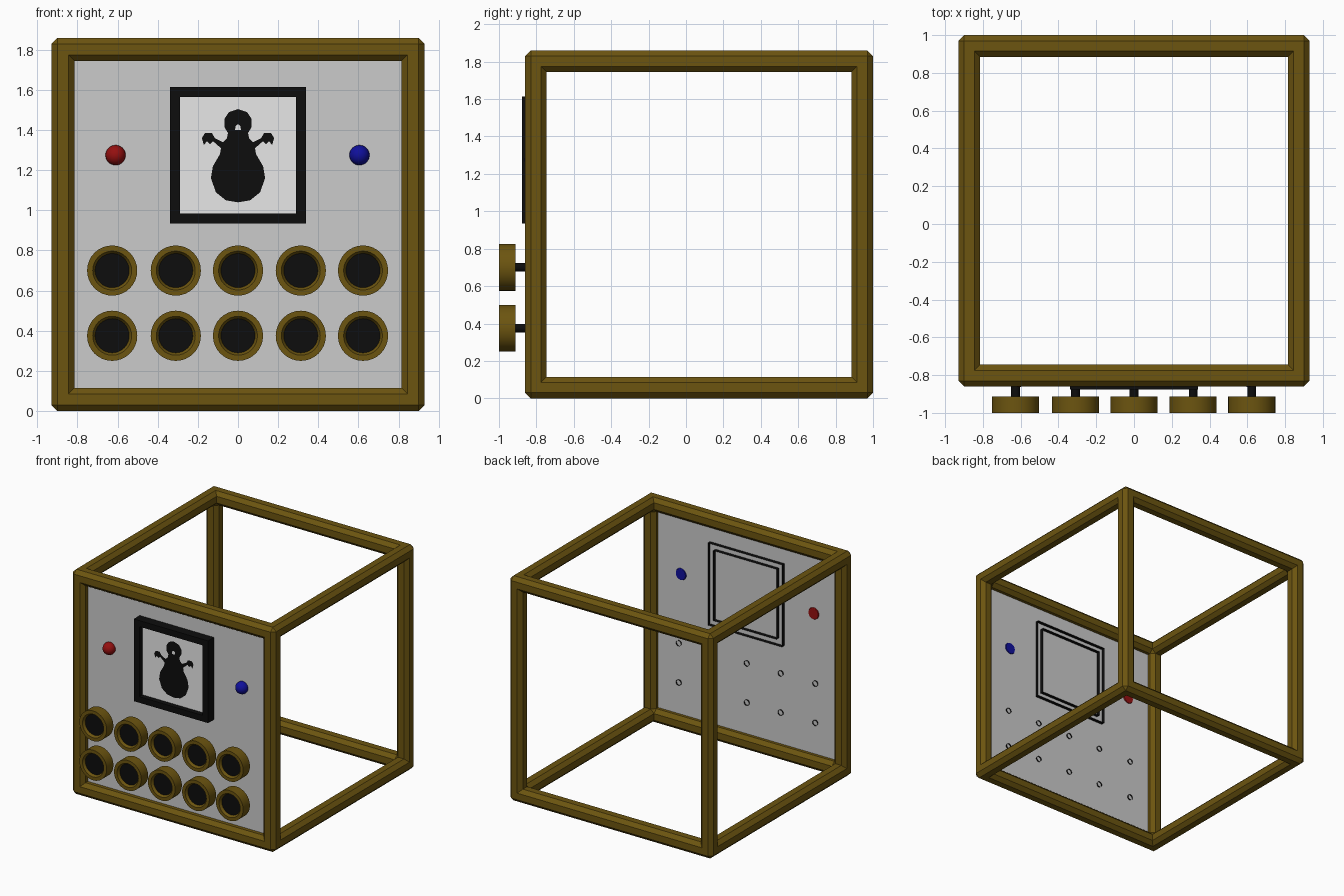
import bpy, bmesh, math
from mathutils import Matrix, Vector

cube = bpy.data.objects.get("Cube")
if cube:
    bpy.data.objects.remove(cube)


def material(name, rgb):
    m = bpy.data.materials.new(name)
    m.use_nodes = True
    m.diffuse_color = (*rgb, 1)
    m.node_tree.nodes["Principled BSDF"].inputs["Base Color"].default_value = (*rgb, 1)
    return m


gold = material("olive_gold", (0.15, 0.09, 0.005))
grey = material("panel_grey", (0.6, 0.6, 0.6))
white = material("screen_white", (0.8, 0.8, 0.8))
black = material("black", (0.004, 0.004, 0.004))
red = material("red", (0.3, 0.005, 0.005))
blue = material("blue", (0.005, 0.005, 0.33))

PANEL_Y = -0.80
MID_Z = 0.93


def finish(bm, name, mats, loc=(0, 0, 0), smooth=False):
    me = bpy.data.meshes.new(name)
    bm.to_mesh(me)
    bm.free()
    ob = bpy.data.objects.new(name, me)
    ob.location = loc
    bpy.context.collection.objects.link(ob)
    for m in mats:
        me.materials.append(m)
    if smooth:
        bpy.ops.object.select_all(action="DESELECT")
        ob.select_set(True)
        bpy.context.view_layer.objects.active = ob
        bpy.ops.object.shade_smooth_by_angle(angle=math.radians(35))
    return ob


def lathe(name, profile, mats, loc, segments=32, face_mats=None):
    """Rings of (radius, y) joined around the y axis; radius 0 closes an end."""
    bm = bmesh.new()
    rings = []
    for r, y in profile:
        n = segments if r else 1
        rings.append([bm.verts.new((r * math.cos(math.tau * i / segments), y,
                                    r * math.sin(math.tau * i / segments))) for i in range(n)])
    for k, (a, b) in enumerate(zip(rings, rings[1:])):
        for i in range(segments):
            j = (i + 1) % segments
            quad = [a[i % len(a)], a[j % len(a)], b[j % len(b)], b[i % len(b)]]
            f = bm.faces.new(list(dict.fromkeys(quad)))
            if face_mats:
                f.material_index = face_mats[k]
    bmesh.ops.recalc_face_normals(bm, faces=bm.faces)
    return finish(bm, name, mats, loc, True)


def sheet(name, points, mat, y):
    """Flat polygon facing the front."""
    bm = bmesh.new()
    f = bm.faces.new([bm.verts.new((x, y, z)) for x, z in points])
    f.normal_update()
    if f.normal.y > 0:
        f.normal_flip()
    bmesh.ops.triangulate(bm, faces=bm.faces)
    return finish(bm, name, [mat])


def rect(half, z):
    return [(-half, z - half), (half, z - half), (half, z + half), (-half, z + half)]


# Open cube frame with chamfered bars
BAR = 0.115
bm = bmesh.new()
bmesh.ops.create_cube(bm, size=1.86)
caps = bm.faces[:]
bmesh.ops.inset_individual(bm, faces=caps, thickness=BAR, use_even_offset=True)
caps = bmesh.ops.extrude_discrete_faces(bm, faces=caps)["faces"]
for f in caps:
    f.normal_update()
    shift = -f.normal * BAR
    for v in f.verts:
        v.co += shift
bmesh.ops.delete(bm, geom=caps, context="FACES")
bmesh.ops.remove_doubles(bm, verts=bm.verts, dist=0.001)
bmesh.ops.recalc_face_normals(bm, faces=bm.faces)
sharp = [e for e in bm.edges if len(e.link_faces) == 2 and e.calc_face_angle_signed() > 0.5]
bmesh.ops.bevel(bm, geom=sharp, offset=0.03, segments=1, affect="EDGES", clamp_overlap=True)
finish(bm, "cube_frame", [gold], (0, 0.07, MID_Z))

# Front panel
sheet("front_panel", rect(0.86, MID_Z), grey, PANEL_Y)

# Screen surround: front band with open-backed inner and outer walls
SCREEN_Z = 1.275
bm = bmesh.new()
loops = []
for half, y in ((0.34, -0.77), (0.34, -0.877), (0.29, -0.877), (0.29, -0.77)):
    loops.append([bm.verts.new((x, y, z)) for x, z in rect(half, SCREEN_Z)])
for a, b in zip(loops, loops[1:]):
    for i in range(4):
        j = (i + 1) % 4
        bm.faces.new((a[i], a[j], b[j], b[i]))
bmesh.ops.recalc_face_normals(bm, faces=bm.faces)
finish(bm, "screen_surround", [black])
sheet("screen", rect(0.29, SCREEN_Z), white, -0.835)

# Silhouette figure on the screen, mirrored from one half outline
half = [(0, 1.04), (0.06, 1.05), (0.11, 1.09), (0.135, 1.16), (0.125, 1.22),
        (0.09, 1.28), (0.085, 1.31), (0.125, 1.345), (0.14, 1.33), (0.155, 1.345),
        (0.17, 1.325), (0.18, 1.36), (0.165, 1.385), (0.13, 1.385), (0.115, 1.36),
        (0.075, 1.34), (0.055, 1.36), (0.05, 1.385), (0.068, 1.415), (0.068, 1.455),
        (0.045, 1.49), (0, 1.505)]
sheet("screen_figure", half + [(-x, z) for x, z in half[-2:0:-1]], black, -0.839)
sheet("figure_gap", [(-0.015, 1.4), (0.015, 1.4), (0.012, 1.42), (0, 1.43), (-0.012, 1.42)],
      white, -0.843)

# Indicator lamps, flattened where they pass through the panel
for side, x, mat in (("right", -0.61, red), ("left", 0.605, blue)):
    bm = bmesh.new()
    bmesh.ops.create_uvsphere(bm, u_segments=24, v_segments=16, radius=0.05)
    for v in bm.verts:
        v.co.y = min(v.co.y, 0.02)
    finish(bm, side + "_lamp", [mat], (x, -0.813, 1.275), True)

# Two rows of knobs on open-ended stems
for row, z in (("upper", 0.70), ("lower", 0.375)):
    for i, x in enumerate((-0.627, -0.31, 0, 0.313, 0.623)):
        tag = f"{row}_knob_{i + 1}"
        lathe(tag, [(0, -0.912), (0.125, -0.912), (0.125, -1.0), (0.097, -1.0),
                    (0.085, -0.98), (0, -0.98)], [gold, black], (x, 0, z),
              face_mats=[0, 0, 0, 0, 1])
        lathe(tag + "_stem", [(0.023, -0.912), (0.023, -0.79)], [black], (x, 0, z), 16)
